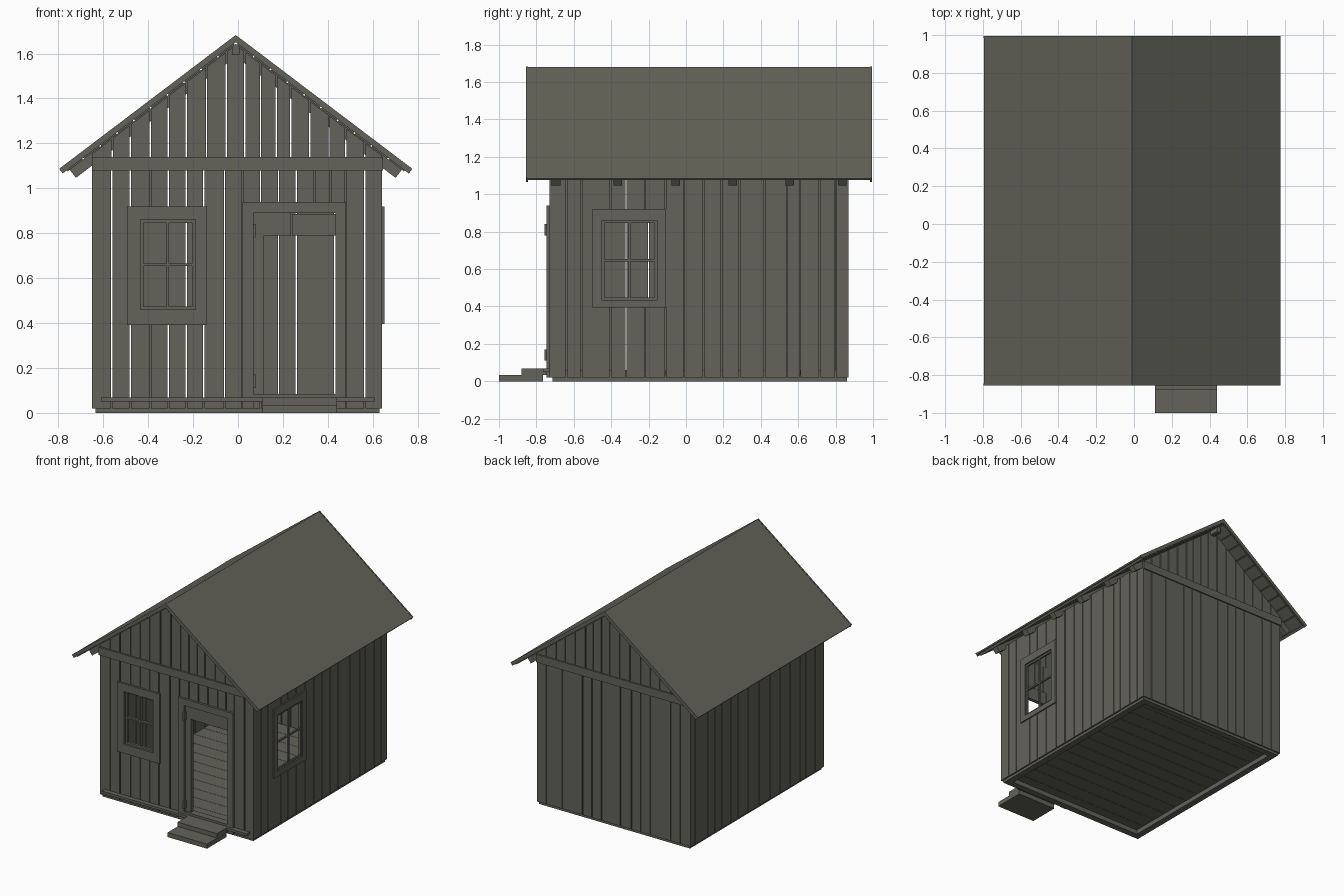
import bpy, bmesh, math

if "Cube" in bpy.data.objects:
    bpy.data.objects.remove(bpy.data.objects["Cube"])

mat = bpy.data.materials.new("weathered_grey_wood")
mat.diffuse_color = (0.125, 0.125, 0.1, 1)
mat.use_nodes = True
mat.node_tree.nodes["Principled BSDF"].inputs["Base Color"].default_value = mat.diffuse_color


def prism(bm, pts, axis, a, b):
    """Extrude a 2D outline along x or y (outline in the other axis and z)."""
    def place(p, d):
        return (d, p[0], p[1]) if axis == "x" else (p[0], d, p[1])
    lo = [bm.verts.new(place(p, a)) for p in pts]
    hi = [bm.verts.new(place(p, b)) for p in pts]
    bm.faces.new(lo)
    bm.faces.new(hi[::-1])
    for i in range(len(pts)):
        j = (i + 1) % len(pts)
        bm.faces.new((lo[j], lo[i], hi[i], hi[j]))


def box(bm, x0, x1, y0, y1, z0, z1):
    prism(bm, [(x0, z0), (x1, z0), (x1, z1), (x0, z1)], "y", y0, y1)


def finish(name, bm):
    bmesh.ops.recalc_face_normals(bm, faces=bm.faces)
    me = bpy.data.meshes.new(name)
    bm.to_mesh(me)
    bm.free()
    me.materials.append(mat)
    ob = bpy.data.objects.new(name, me)
    bpy.context.collection.objects.link(ob)


def boxes(name, *specs):
    bm = bmesh.new()
    for s in specs:
        box(bm, *s)
    finish(name, bm)


GAP = 0.003
RX, RZ = -0.01, 1.68              # ridge position
DX, DZ = 0.797, 0.604             # roof slope direction


def planks(cuts):
    return [(a + GAP, b - GAP) for a, b in zip(cuts, cuts[1:])]


def wall(name, axis, d0, d1, cuts, top, holes=()):
    """Vertical planks, interrupted by rectangular openings (u0, u1, z0, z1)."""
    bm = bmesh.new()
    for a, b in planks(cuts):
        edges = [e for h in holes for e in h[:2] if a < e < b]
        us = sorted([a, b] + edges)
        for u0, u1 in zip(us, us[1:]):
            mid, z, spans = (u0 + u1) / 2, 0.02, []
            for h in holes:
                if h[0] < mid < h[1]:
                    spans.append((z, h[2]))
                    z = h[3]
            spans.append((z, top))
            for z0, z1 in spans:
                prism(bm, [(u0, z0), (u1, z0), (u1, z1), (u0, z1)], axis, d0, d1)
    finish(name, bm)


def gable(name, y0, y1, cuts):
    def top(x):
        return RZ - 0.042 - abs(x - RX) * DZ / DX
    bm = bmesh.new()
    for a, b in planks(cuts):
        pts = [(a, 1.1), (b, 1.1), (b, top(b))]
        if a < RX < b:
            pts.append((RX, top(RX)))
        prism(bm, pts + [(a, top(a))], "y", y0, y1)
    finish(name, bm)


def window(name, axis, outer, inner, d0, d1):
    """Mitred trim, a recessed sash and crossed glazing bars."""
    bm = bmesh.new()
    ring = lambda r: [(r[0], r[2]), (r[1], r[2]), (r[1], r[3]), (r[0], r[3])]

    def frame(o, i, a, b):
        for k in range(4):
            j = (k + 1) % 4
            prism(bm, [o[k], o[j], i[j], i[k]], axis, a, b)
    frame(ring(outer), ring(inner), d0, d1)
    u0, u1, z0, z1 = inner
    s = 0.014
    back = d0 + (d0 - d1) * 1.2
    frame(ring(inner), ring((u0 + s, u1 - s, z0 + s, z1 - s)), back, d0)
    um, zm, w = (u0 + u1) / 2, (z0 + z1) / 2, 0.006
    prism(bm, ring((um - w, um + w, z0, z1)), axis, back, d0)
    prism(bm, ring((u0, u1, zm - w, zm + w)), axis, back, d0)
    finish(name, bm)


# plank walls
front_win, side_win = (-0.435, -0.19, 0.46, 0.86), (-0.45, -0.155, 0.435, 0.86)
x_cuts = [-0.65, -0.562, -0.48, -0.39, -0.31, -0.23, -0.152, -0.06, 0.02, 0.1,
          0.18, 0.26, 0.34, 0.41, 0.48, 0.565, 0.645]
wall("front_wall", "y", -0.73, -0.71, x_cuts, 1.1,
     [front_win, (0.07, 0.435, 0.06, 0.89)])
wall("back_wall", "y", 0.85, 0.87,
     [-0.65, -0.562, -0.48, -0.31, -0.23, -0.152, -0.06, 0.1, 0.18, 0.26, 0.43, 0.565, 0.645], 1.1)
wall("right_wall", "x", 0.622, 0.642,
     [-0.73, -0.64, -0.56, -0.405, -0.32, -0.22, -0.11, -0.01, 0.095, 0.19, 0.285,
      0.42, 0.54, 0.61, 0.715, 0.8, 0.87], 1.12, [side_win])
wall("left_wall", "x", -0.65, -0.63,
     [-0.73, -0.62, -0.51, -0.44, -0.32, -0.2, -0.08, 0.05, 0.18, 0.3, 0.39,
      0.5, 0.585, 0.67, 0.82, 0.87], 1.12)

# gable planks and the beams under them
g_cuts = [-0.65, -0.56, -0.48, -0.39, -0.31, -0.23, -0.14, -0.052, 0.03, 0.1,
          0.17, 0.235, 0.32, 0.405, 0.48, 0.565, 0.645]
gable("front_gable", -0.73, -0.712, g_cuts)
gable("back_gable", 0.852, 0.87, g_cuts)
boxes("gable_bands", (-0.65, 0.645, -0.742, -0.728, 1.08, 1.14),
      (-0.65, 0.645, 0.868, 0.88, 1.08, 1.14))
boxes("corner_posts", *[(x, x + 0.05, y, y + 0.05, 0.05, 1.1)
                        for x in (-0.63, 0.572) for y in (-0.71, 0.8)])

# sill frame and floor boards
boxes("sill_frame", (-0.635, 0.63, -0.715, -0.665, 0, 0.035),
      (-0.635, 0.63, 0.81, 0.86, 0, 0.035),
      (-0.635, -0.585, -0.665, 0.81, 0, 0.035), (0.58, 0.63, -0.665, 0.81, 0, 0.035))
boxes("floor", *[(-0.63, 0.622, -0.71 + i * 0.12, -0.592 + i * 0.12, 0.035, 0.06)
                 for i in range(13)])


# roof: pieces placed by distance down the slope and depth below the surface
def slab(bm, a0, a1, d0, d1, y0, y1):
    for s in (-1, 1):
        def pt(a, d):
            if a == 0:
                a = d * DZ / DX
            return (RX + s * (a * DX - d * DZ), RZ - a * DZ - d * DX)
        prism(bm, [pt(a0, d0), pt(a1, d0), pt(a1, d1), pt(a0, d1)], "y", y0, y1)


bm = bmesh.new()
slab(bm, 0, 0.985, 0, 0.012, -0.85, 0.99)
finish("roof_sheet", bm)
bm = bmesh.new()
for i in range(10):
    slab(bm, 0.03 + i * 0.094, 0.116 + i * 0.094, 0.012, 0.03, -0.845, 0.985)
finish("roof_sheathing", bm)
bm = bmesh.new()
for y in (-0.855, 0.985):
    slab(bm, 0, 0.985, -0.002, 0.024, y, y + 0.01)
finish("bargeboards", bm)
bm = bmesh.new()
for y in (-0.695, -0.365, -0.055, 0.25, 0.555, 0.835):
    slab(bm, 0, 0.95, 0.03, 0.075, y - 0.023, y + 0.023)
finish("rafters", bm)
boxes("ridge_beam", (RX - 0.017, RX + 0.017, -0.8, 0.94, 1.595, 1.64))

# windows
window("front_window", "y", (-0.495, -0.138, 0.392, 0.92), front_win, -0.729, -0.745)
window("side_window", "x", (-0.5, -0.108, 0.395, 0.92), side_win, 0.641, 0.652)

# doorway: casing, boards over the opening, hinge side post and hinges
boxes("door_casing", (0.02, 0.07, -0.745, -0.729, 0.02, 0.89),
      (0.435, 0.48, -0.745, -0.729, 0.02, 0.89),
      (0.02, 0.48, -0.747, -0.729, 0.89, 0.94))
boxes("door_header", (0.07, 0.235, -0.728, -0.705, 0.79, 0.89),
      (0.24, 0.435, -0.732, -0.705, 0.79, 0.885))
boxes("door_post", (0.07, 0.115, -0.728, -0.7, 0.06, 0.79))
boxes("hinges", *[(0.066, 0.078, -0.757, -0.729, z, z + 0.06) for z in (0.11, 0.78)])
boxes("threshold", (0.07, 0.435, -0.745, -0.69, 0.05, 0.085))

# ledge and steps
boxes("front_ledge", (-0.61, 0.61, -0.765, -0.729, 0.05, 0.068))
boxes("steps", (0.11, 0.44, -1.0, -0.765, 0, 0.035),
      (0.11, 0.44, -0.88, -0.73, 0.035, 0.068))
